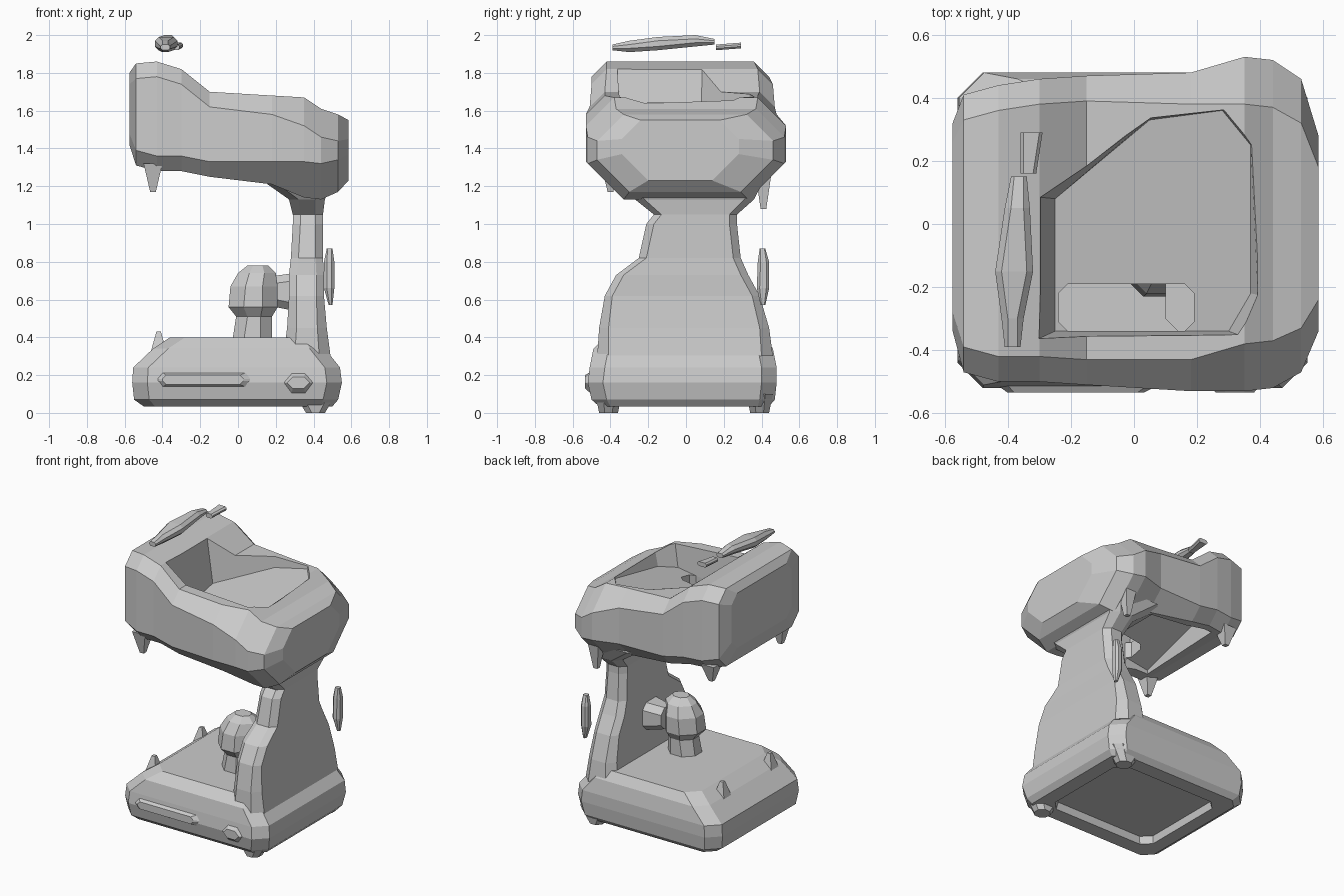
import bpy, bmesh
from mathutils import Vector


def finish(name, bm):
    bmesh.ops.recalc_face_normals(bm, faces=bm.faces)
    me = bpy.data.meshes.new(name)
    bm.to_mesh(me)
    bm.free()
    ob = bpy.data.objects.new(name, me)
    bpy.context.collection.objects.link(ob)
    return ob


def skin(name, rings):
    """Join rings of points into a closed solid."""
    bm = bmesh.new()
    vs = [[bm.verts.new(p) for p in r] for r in rings]
    n = len(vs[0])
    for a, b in zip(vs, vs[1:]):
        for i in range(n):
            j = (i + 1) % n
            bm.faces.new((a[i], a[j], b[j], b[i]))
    bm.faces.new(vs[0])
    bm.faces.new(vs[-1])
    return finish(name, bm)


def loft(name, axis, sections):
    """Chamfered rectangles (t, a0, a1, b0, b1, chamfer[, upper chamfer]) along an axis."""
    rings = []
    for t, a0, a1, b0, b1, c, *u in sections:
        d = u[0] if u else c
        pts = [(a0 + c, b0), (a1 - c, b0), (a1, b0 + c), (a1, b1 - d),
               (a1 - d, b1), (a0 + d, b1), (a0, b1 - d), (a0, b0 + c)]
        place = {'x': lambda a, b: (t, a, b), 'y': lambda a, b: (a, t, b),
                 'z': lambda a, b: (a, b, t)}[axis]
        rings.append([place(a, b) for a, b in pts])
    return skin(name, rings)


def cut(target, cutter):
    m = target.modifiers.new(cutter.name, 'BOOLEAN')
    m.operation = 'DIFFERENCE'
    m.solver = 'EXACT'
    m.object = cutter
    cutter.hide_render = True
    cutter.hide_viewport = True
    cutter.display_type = 'WIRE'


def spike(name, loc, r, z_tip):
    x, y, z = loc
    base = [(x - r, y - r, z), (x + r, y - r, z), (x + r, y + r, z), (x - r, y + r, z)]
    tip = [tuple(Vector((x, y, z_tip)) + (Vector(p) - Vector(loc)) * 0.3) for p in base]
    return skin(name, [base, tip])


# base block with a sloping left edge and shallow underside recess
base = loft("base", 'z', [
    (0.035, -0.50, 0.50, -0.46, 0.44, 0.06),
    (0.07, -0.55, 0.53, -0.50, 0.47, 0.08),
    (0.16, -0.56, 0.55, -0.52, 0.48, 0.08),
    (0.24, -0.555, 0.54, -0.51, 0.48, 0.08),
    (0.34, -0.45, 0.46, -0.49, 0.46, 0.08),
    (0.40, -0.36, 0.43, -0.43, 0.42, 0.08)])
cut(base, loft("base_recess_cutter", 'z', [
    (-0.1, -0.43, 0.42, -0.38, 0.36, 0.06), (0.085, -0.40, 0.39, -0.35, 0.33, 0.06)]))

# feet under the column and raised front trim
for i, y in enumerate((-0.41, 0.39)):
    loft(f"foot_{i}", 'z', [(0.0, 0.36, 0.46, y - 0.05, y + 0.05, 0.03),
                            (0.10, 0.30, 0.52, y - 0.07, y + 0.07, 0.04)])
loft("front_trim", 'y', [(-0.50, -0.45, 0.10, 0.13, 0.22, 0.04),
                         (-0.535, -0.40, 0.03, 0.15, 0.20, 0.02)])
loft("front_stud", 'y', [(-0.49, 0.22, 0.42, 0.09, 0.23, 0.06),
                         (-0.535, 0.26, 0.38, 0.13, 0.19, 0.03)])
for i, y in enumerate((0.20, -0.32)):
    spike(f"base_peg_{i}", (-0.42, y, 0.33), 0.04, 0.43)

# tapering support column
loft("column", 'z', [
    (0.30, 0.24, 0.49, -0.47, 0.46, 0.06),
    (0.45, 0.26, 0.47, -0.46, 0.44, 0.05),
    (0.62, 0.27, 0.455, -0.43, 0.39, 0.04),
    (0.73, 0.27, 0.455, -0.37, 0.33, 0.04),
    (0.82, 0.28, 0.45, -0.25, 0.29, 0.04),
    (1.00, 0.29, 0.45, -0.21, 0.27, 0.04),
    (1.05, 0.29, 0.45, -0.17, 0.27, 0.04),
    (1.13, 0.27, 0.46, -0.27, 0.36, 0.05),
    (1.25, 0.10, 0.52, -0.36, 0.42, 0.06)])

# rounded knob on the base, joined to the column
loft("knob", 'z', [
    (0.38, -0.03, 0.18, -0.20, 0.00, 0.06),
    (0.51, -0.01, 0.18, -0.19, 0.00, 0.06),
    (0.56, -0.05, 0.21, -0.23, 0.03, 0.08),
    (0.67, -0.04, 0.21, -0.22, 0.03, 0.08),
    (0.74, 0.00, 0.20, -0.18, 0.00, 0.06),
    (0.78, 0.05, 0.16, -0.14, -0.05, 0.03)])
loft("knob_strut", 'x', [(0.15, -0.08, 0.06, 0.57, 0.72, 0.04),
                         (0.30, -0.10, 0.10, 0.54, 0.74, 0.04)])

# head shell, tall at the left end and rounded at the right
head = loft("head", 'x', [
    (-0.575, -0.34, 0.32, 1.42, 1.80, 0.06),
    (-0.54, -0.47, 0.41, 1.31, 1.85, 0.08),
    (-0.43, -0.50, 0.44, 1.28, 1.86, 0.08),
    (-0.30, -0.50, 0.46, 1.28, 1.82, 0.08),
    (-0.15, -0.51, 0.47, 1.25, 1.70, 0.08),
    (0.18, -0.53, 0.48, 1.21, 1.68, 0.12, 0.10),
    (0.35, -0.53, 0.53, 1.14, 1.67, 0.19, 0.15),
    (0.44, -0.52, 0.52, 1.13, 1.61, 0.19, 0.15),
    (0.53, -0.47, 0.46, 1.17, 1.58, 0.17, 0.14),
    (0.585, -0.34, 0.28, 1.23, 1.55, 0.14, 0.10)])

# sloping seat recess, underside cavity and front slot in the head
outline = [(-0.25, -0.34), (0.30, -0.34), (0.37, -0.22), (0.37, 0.25),
           (0.28, 0.36), (0.05, 0.33), (-0.25, 0.08)]


def floor_z(x, y):
    return 1.54 + 0.15 * x + 0.2 * y


cut(head, skin("seat_recess_cutter", [
    [(x, y, floor_z(x, y)) for x, y in outline],
    [(x * 1.3, y * 1.1, 2.0) for x, y in outline]]))
cavity = [(-0.42, -0.36), (0.20, -0.36), (0.20, 0.35), (-0.38, 0.34)]
cut(head, skin("underside_cutter", [
    [(x, y, 1.0) for x, y in cavity],
    [(x * 0.93, y * 0.93, floor_z(x, y) - 0.10) for x, y in cavity]]))
cut(head, loft("front_slot_cutter", 'z', [
    (1.1, -0.24, 0.19, -0.34, -0.19, 0.03), (2.1, -0.24, 0.19, -0.34, -0.19, 0.03)]))

# small drips below the head
for i, (x, y, tip) in enumerate(((-0.45, -0.40, 1.17), (-0.45, 0.36, 1.20), (0.40, 0.41, 1.08))):
    spike(f"head_drip_{i}", (x, y, 1.32), 0.05, tip)

# detached slivers above and behind
loft("top_sliver_long", 'y', [(-0.39, -0.41, -0.36, 1.92, 1.95, 0.01),
                              (-0.30, -0.42, -0.35, 1.91, 1.97, 0.02),
                              (-0.15, -0.44, -0.32, 1.92, 1.99, 0.02),
                              (0.05, -0.41, -0.33, 1.94, 2.0, 0.02),
                              (0.15, -0.39, -0.34, 1.95, 1.98, 0.01)])
loft("top_sliver_short", 'y', [(0.16, -0.36, -0.31, 1.92, 1.95, 0.01),
                               (0.29, -0.36, -0.29, 1.93, 1.96, 0.01)])
loft("side_sliver", 'z', [(0.57, 0.48, 0.50, 0.395, 0.42, 0.005),
                          (0.66, 0.455, 0.51, 0.375, 0.44, 0.015),
                          (0.80, 0.455, 0.51, 0.38, 0.44, 0.015),
                          (0.87, 0.47, 0.50, 0.39, 0.42, 0.005)])
